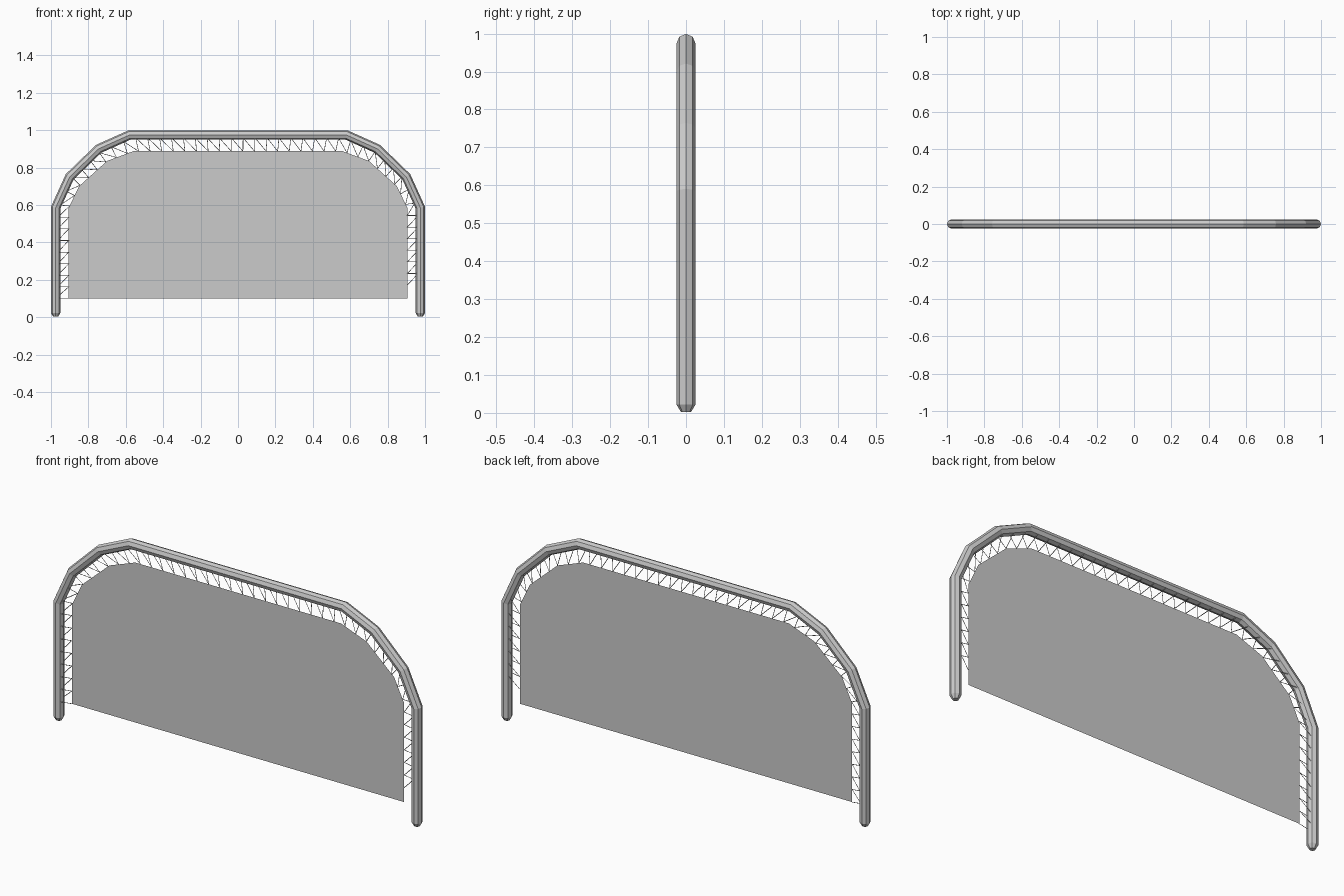
import bpy, bmesh, math
from mathutils import Vector

if "Cube" in bpy.data.objects:
    bpy.data.objects.remove(bpy.data.objects["Cube"])


def finish(bm, name):
    mesh = bpy.data.meshes.new(name)
    bm.to_mesh(mesh)
    bm.free()
    obj = bpy.data.objects.new(name, mesh)
    bpy.context.collection.objects.link(obj)
    return obj


def mirrored(half):
    """Left half of an arch outline -> full outline, left to right."""
    pts = [Vector((x, 0, z)) for x, z in half]
    return pts + [Vector((-p.x, 0, p.z)) for p in reversed(pts)]


def sweep(bm, path, radii, sides, phase=0.0):
    """Mitred tube along a path lying roughly in the XZ plane."""
    rings = []
    for i, p in enumerate(path):
        a = (p - path[i - 1]).normalized() if i > 0 else None
        b = (path[i + 1] - p).normalized() if i < len(path) - 1 else None
        a, b = a or b, b or a
        t = (a + b).normalized()
        mitre = 1 / t.dot(a)
        n = Vector((0, 1, 0)).cross(t).normalized()
        m = t.cross(n)
        ring = []
        for k in range(sides):
            ang = phase + 2 * math.pi * k / sides
            ring.append(bm.verts.new(p + radii[i] * (n * math.cos(ang) * mitre + m * math.sin(ang))))
        rings.append(ring)
    for r, s in zip(rings, rings[1:]):
        for k in range(sides):
            j = (k + 1) % sides
            bm.faces.new((r[k], r[j], s[j], s[k]))
    bm.faces.new(rings[0][::-1])
    bm.faces.new(rings[-1])
    bmesh.ops.recalc_face_normals(bm, faces=bm.faces)


# Bent tubular frame with tapered feet
R = 0.025
frame_path = mirrored([(-0.975, 0.003), (-0.975, 0.022), (-0.975, 0.585),
                       (-0.90, 0.75), (-0.745, 0.90), (-0.58, 0.974)])
radii = [R] * len(frame_path)
radii[0] = radii[-1] = R * 0.55
bm = bmesh.new()
sweep(bm, frame_path, radii, 8)
finish(bm, "tube_frame")

# Flat net panel
panel_path = mirrored([(-0.905, 0.10), (-0.905, 0.585), (-0.85, 0.70),
                       (-0.70, 0.835), (-0.56, 0.887)])
bm = bmesh.new()
bm.faces.new([bm.verts.new(p) for p in panel_path])
finish(bm, "net_panel")

# Lacing cord zigzagging between panel edge and frame
rail = [Vector((-0.975, 0, 0.10))] + frame_path[2:-2] + [Vector((0.975, 0, 0.10))]
lengths = [(b - a).length for a, b in zip(panel_path, panel_path[1:])]
total = sum(lengths)


def along(s):
    """Matching points on the panel edge and the frame at distance s."""
    s = max(0.0, min(s, total))
    for i, d in enumerate(lengths):
        if s <= d or i == len(lengths) - 1:
            f = s / d
            return panel_path[i].lerp(panel_path[i + 1], f), rail[i].lerp(rail[i + 1], f)
        s -= d


bm = bmesh.new()
step = 0.062
front, back = Vector((0, -0.016, 0)), Vector((0, 0.016, 0))
for i in range(int((total - 0.05) / step)):
    s = i * step
    sweep(bm, [along(s)[0], along(s)[1] + front], [0.0016] * 2, 4)
    sweep(bm, [along(s - step * 0.2)[1] + back, along(s + step)[0]], [0.0016] * 2, 4)
finish(bm, "lacing_cord")
